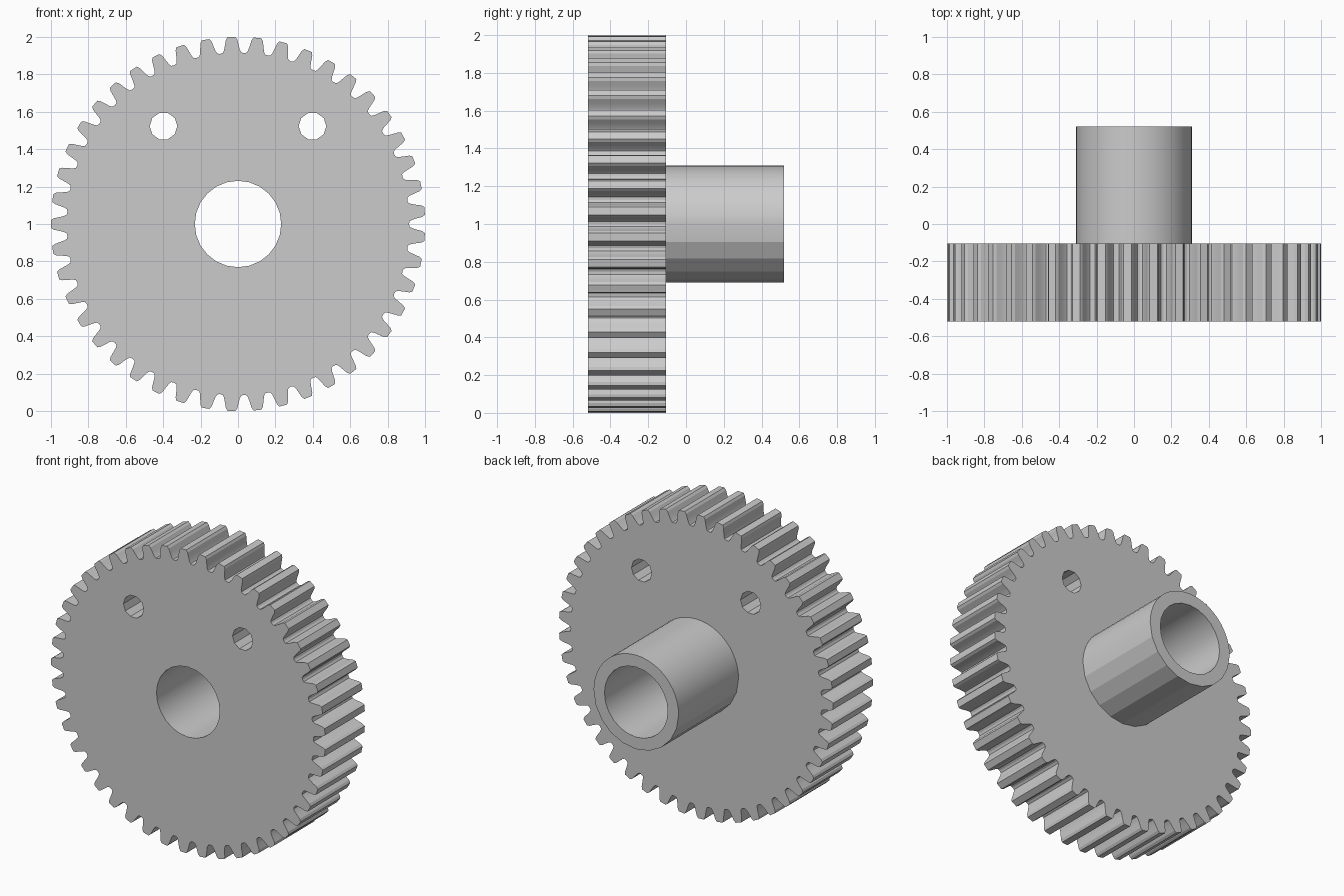
import bpy
import bmesh
from math import cos, sin, pi, radians

cube = bpy.data.objects.get("Cube")
if cube:
    bpy.data.objects.remove(cube, do_unlink=True)

# Single plain grey
grey = bpy.data.materials.new("plain grey")
grey.use_nodes = True
colour = (0.6, 0.6, 0.6, 1)
grey.diffuse_color = colour
grey.node_tree.nodes["Principled BSDF"].inputs["Base Color"].default_value = colour

TEETH = 45
FRONT, MIDDLE, BACK = -0.52, -0.105, 0.52


def ring(radius, angles, cx=0, cy=0):
    return [(cx + radius * cos(a), cy + radius * sin(a)) for a in angles]


def spread(count, start=0.0, sweep=2 * pi):
    return [start + sweep * i / count for i in range(count)]


def gear_outline():
    # Half a tooth flank as (radius, half angle), from root to tip
    flank = [(0.917, 0.054), (0.93, 0.046), (0.957, 0.038),
             (0.985, 0.031), (1.0, 0.021)]
    points = []
    for mid in spread(TEETH, pi):
        points += ring(0.914, [mid - pi / TEETH])
        for r, a in flank:
            points += ring(r, [mid - a])
        for r, a in reversed(flank):
            points += ring(r, [mid + a])
    return points


def extruded(name, loops, y0, y1, sharp_angle):
    # Filled flat outlines with holes, given thickness along y
    curve = bpy.data.curves.new(name, "CURVE")
    curve.dimensions = "2D"
    curve.fill_mode = "BOTH"
    curve.extrude = (y1 - y0) / 2
    for loop in loops:
        spline = curve.splines.new("POLY")
        spline.points.add(len(loop) - 1)
        for p, (x, z) in zip(spline.points, loop):
            p.co = (x, z, 0, 1)
        spline.use_cyclic_u = True
    obj = bpy.data.objects.new(name, curve)
    bpy.context.collection.objects.link(obj)
    obj.rotation_euler = (pi / 2, 0, 0)
    obj.location = (0, (y0 + y1) / 2, 1)
    bpy.ops.object.select_all(action="DESELECT")
    obj.select_set(True)
    bpy.context.view_layer.objects.active = obj
    bpy.ops.object.convert(target="MESH")
    obj = bpy.context.object
    bm = bmesh.new()
    bm.from_mesh(obj.data)
    bmesh.ops.remove_doubles(bm, verts=bm.verts, dist=0.0001)
    bmesh.ops.recalc_face_normals(bm, faces=bm.faces)
    bm.to_mesh(obj.data)
    bm.free()
    obj.data.materials.clear()
    obj.data.materials.append(grey)
    bpy.ops.object.shade_smooth_by_angle(angle=radians(sharp_angle))
    return obj


bore = ring(0.231, spread(24))

# Toothed wheel with the shaft bore and two bolt holes
bolt_holes = [ring(0.074, spread(10), side * 0.398, 0.523) for side in (-1, 1)]
extruded("gear_wheel", [gear_outline(), bore] + bolt_holes, FRONT, MIDDLE, 16)

# Hub tube: finely rounded on top, broad facets underneath
hub = ring(0.31, spread(24, 0, pi) + spread(10, pi, pi))
extruded("hub_tube", [hub, bore], MIDDLE, BACK, 16)
